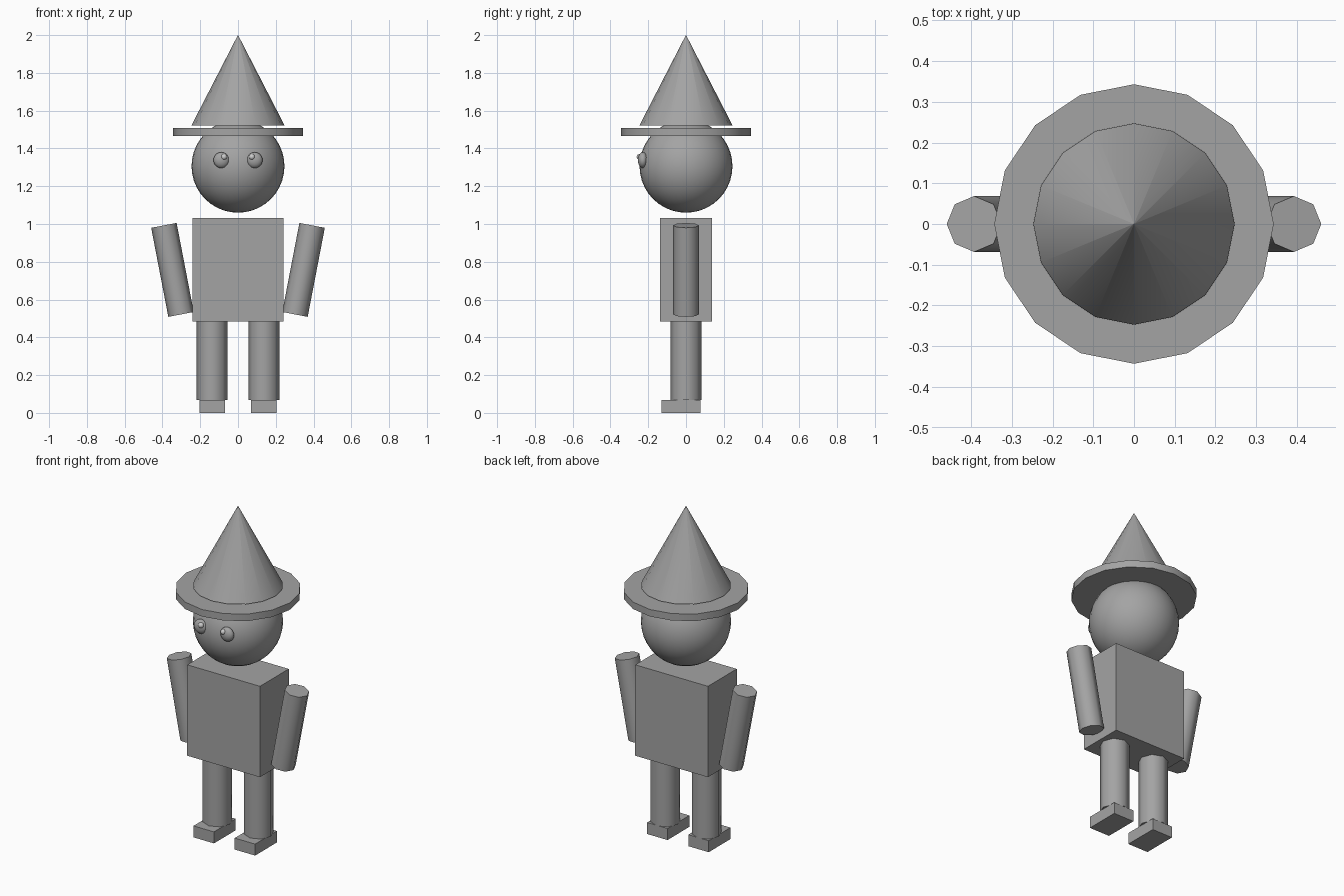
import bpy
import math

if "Cube" in bpy.data.objects:
    bpy.data.objects.remove(bpy.data.objects["Cube"])


def material(name, value):
    mat = bpy.data.materials.new(name)
    mat.diffuse_color = (value, value, value, 1)
    mat.use_nodes = True
    mat.node_tree.nodes["Principled BSDF"].inputs["Base Color"].default_value = mat.diffuse_color
    return mat


GREY = material("dark_grey", 0.37)
WHITE = material("white", 0.9)


def finish(name, mat=GREY, smooth=True):
    ob = bpy.context.object
    ob.name = name
    ob.data.materials.append(mat)
    if smooth:
        bpy.ops.object.shade_smooth_by_angle(angle=math.radians(50))
    return ob


def box(name, lo, hi):
    mid = [(a + b) / 2 for a, b in zip(lo, hi)]
    bpy.ops.mesh.primitive_cube_add(size=1, location=mid)
    ob = finish(name, smooth=False)
    ob.scale = [b - a for a, b in zip(lo, hi)]


def ball(name, loc, r, scale=(1, 1, 1), segments=16, rings=10, mat=GREY):
    bpy.ops.mesh.primitive_uv_sphere_add(segments=segments, ring_count=rings,
                                         radius=r, location=loc)
    bpy.context.object.scale = scale
    finish(name, mat)


def cylinder(name, loc, r, depth, sides, tilt=0):
    bpy.ops.mesh.primitive_cylinder_add(vertices=sides, radius=r, depth=depth,
                                        location=loc, rotation=(0, tilt, 0))
    finish(name)


# Body and head
box("torso", (-0.242, -0.137, 0.484), (0.242, 0.137, 1.031))
ball("head", (0, 0, 1.306), 0.246, segments=32, rings=20)

# Hat: brim disc with a separate cone above it (tiny flat tip keeps shading clean)
cylinder("hat_brim", (0, 0, 1.486), 0.343, 0.042, 16)
bpy.ops.mesh.primitive_cone_add(vertices=16, radius1=0.247, radius2=0.0005,
                                depth=0.479, location=(0, 0, 1.7605))
finish("hat_cone")

# Paired parts
for side, s in (("left", 1), ("right", -1)):
    # Flattened eye with a small glint; both glints sit inward and up
    ball(f"{side}_eye", (s * 0.088, -0.228, 1.338), 0.042, (1, 0.64, 1))
    ball(f"{side}_eye_glint", (s * 0.074, -0.245, 1.355), 0.016, mat=WHITE)
    # Arm leaning outward at the top
    cylinder(f"{side}_arm", (s * 0.347, 0, 0.757), 0.0685, 0.48, 8, s * 0.19)
    # Leg and foot
    cylinder(f"{side}_leg", (s * 0.137, 0, 0.277), 0.082, 0.418, 8)
    box(f"{side}_foot", (s * 0.137 - 0.068, -0.13, 0),
        (s * 0.137 + 0.068, 0.077, 0.069))
